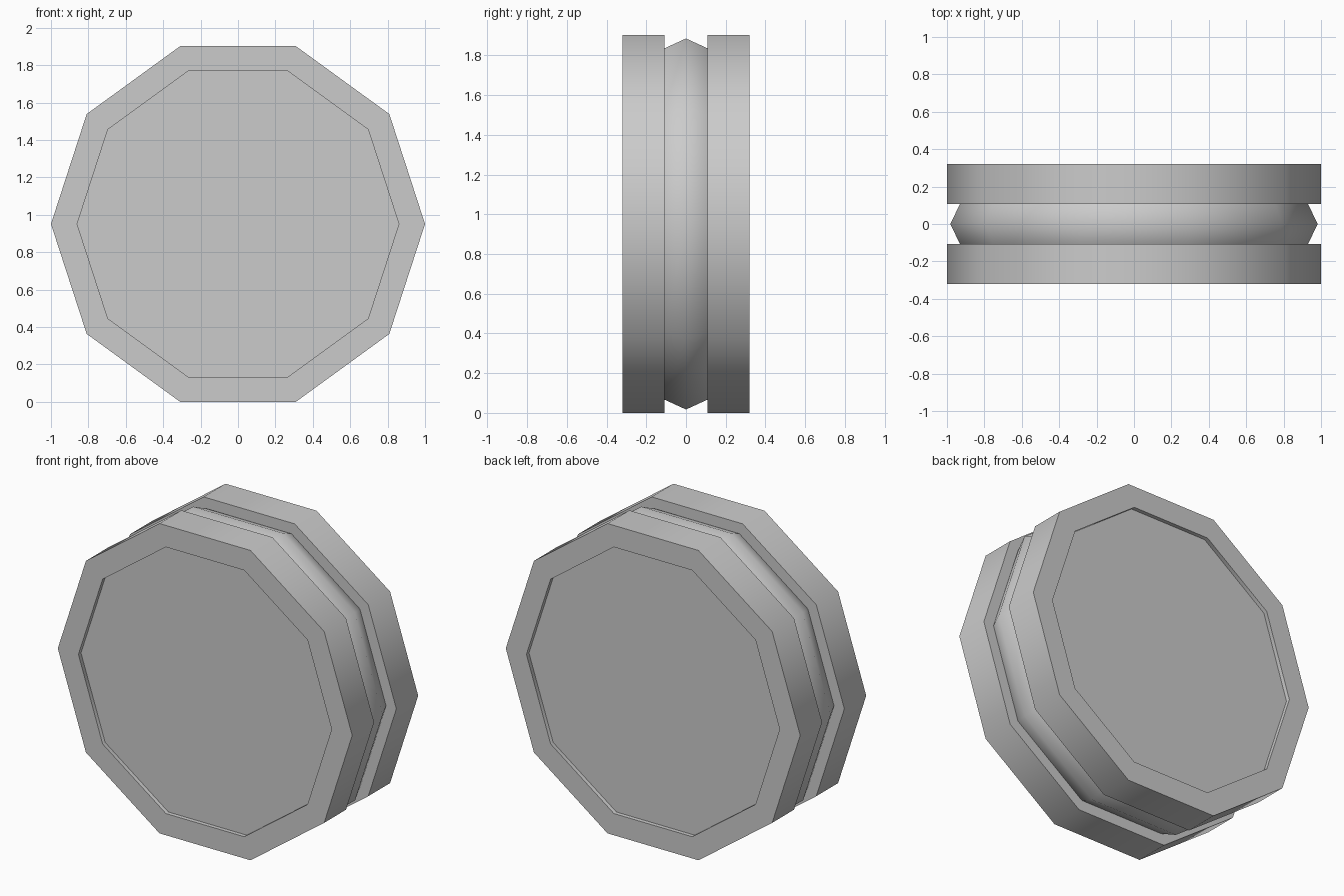
import bpy, bmesh, math

if "Cube" in bpy.data.objects:
    bpy.data.objects.remove(bpy.data.objects["Cube"])

SIDES = 10
CENTRE_Z = math.cos(math.pi / SIDES)  # flat side rests on the ground

# (radius, y) profile of the front half, from recessed face to groove
half = [(0.86, -0.295), (0.86, -0.32), (1.0, -0.32), (1.0, -0.108), (0.93, -0.108)]
# mirrored about the central ridge
profile = half + [(0.982, 0.0)] + [(r, -y) for r, y in reversed(half)]


def lathe(name, points):
    """Revolve an open profile around the y axis and cap both ends."""
    bm = bmesh.new()
    rings = []
    for r, y in points:
        ring = []
        for i in range(SIDES):
            a = 2 * math.pi * i / SIDES
            ring.append(bm.verts.new((r * math.cos(a), y, CENTRE_Z + r * math.sin(a))))
        rings.append(ring)
    for a, b in zip(rings, rings[1:]):
        for i in range(SIDES):
            j = (i + 1) % SIDES
            bm.faces.new((a[i], a[j], b[j], b[i]))
    bm.faces.new(rings[0])
    bm.faces.new(rings[-1])
    bmesh.ops.recalc_face_normals(bm, faces=bm.faces)
    mesh = bpy.data.meshes.new(name)
    bm.to_mesh(mesh)
    bm.free()
    obj = bpy.data.objects.new(name, mesh)
    bpy.context.collection.objects.link(obj)
    return obj


# Grooved wheel: two rims, ridged tread between, shallow recessed faces
wheel = lathe("grooved_wheel", profile)
bpy.context.view_layer.objects.active = wheel
wheel.select_set(True)
bpy.ops.object.shade_smooth_by_angle(angle=math.radians(60))
